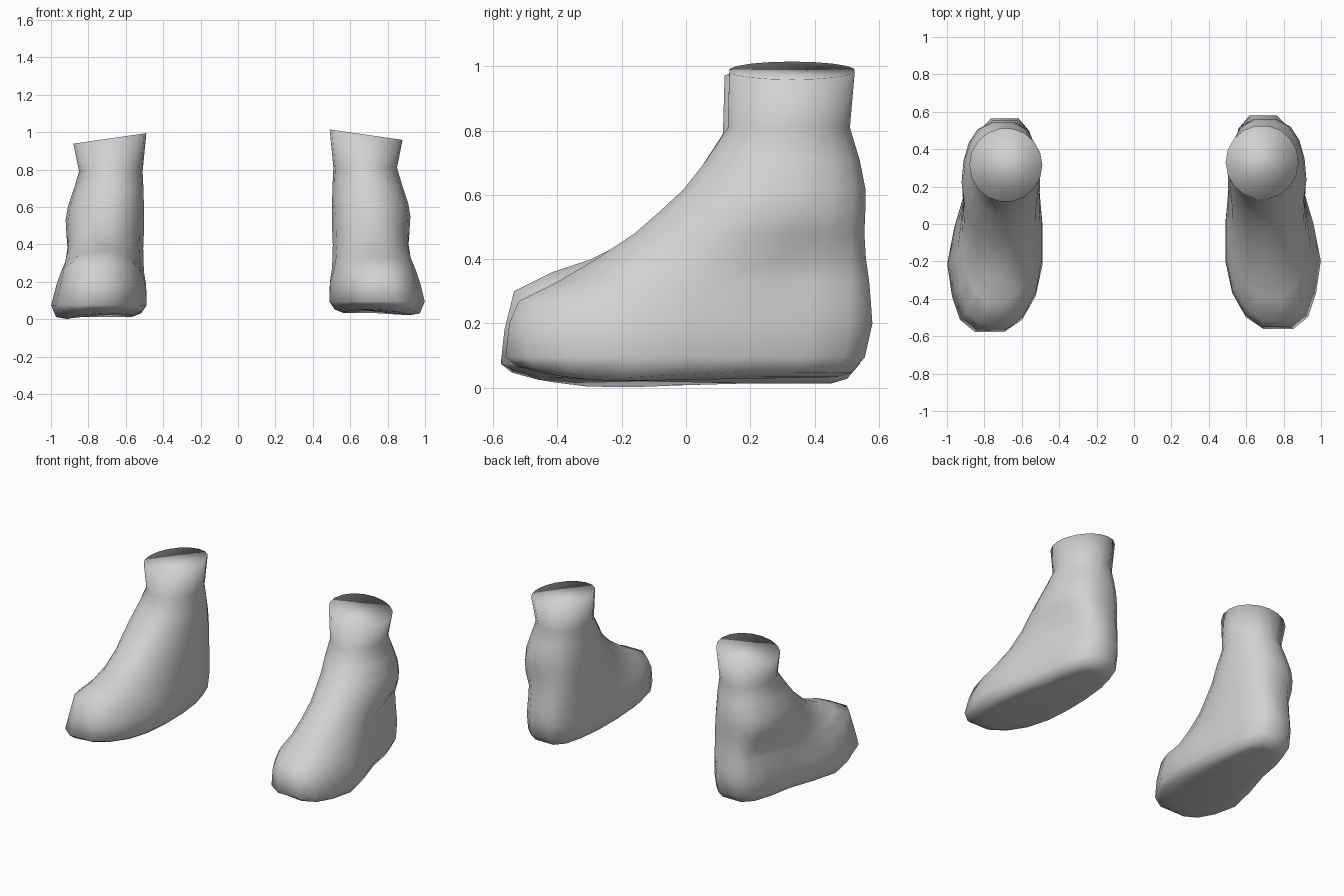
import bpy, bmesh, math

if "Cube" in bpy.data.objects:
    bpy.data.objects.remove(bpy.data.objects["Cube"])

SIDES = 18
# height, front y, back y, inner/outer x at the ball, inner/outer x at the heel
LEVELS = [
    (0.033, -0.45, 0.47, 0.57, 0.94, 0.56, 0.83),
    (0.048, -0.53, 0.52, 0.51, 0.99, 0.52, 0.89),
    (0.095, -0.565, 0.56, 0.475, 1.015, 0.50, 0.91),
    (0.20, -0.55, 0.58, 0.48, 0.99, 0.50, 0.905),
    (0.27, -0.52, 0.575, 0.505, 0.965, 0.50, 0.905),
    (0.33, -0.40, 0.57, 0.52, 0.945, 0.50, 0.91),
    (0.40, -0.28, 0.56, 0.535, 0.92, 0.502, 0.915),
    (0.48, -0.16, 0.555, 0.55, 0.90, 0.503, 0.92),
    (0.55, -0.08, 0.558, 0.55, 0.89, 0.502, 0.922),
    (0.62, -0.005, 0.558, 0.55, 0.88, 0.503, 0.91),
    (0.71, 0.065, 0.54, 0.53, 0.86, 0.505, 0.88),
    (0.81, 0.13, 0.51, 0.51, 0.85, 0.51, 0.85),
    (0.987, 0.135, 0.525, 0.49, 0.88, 0.49, 0.88),
]

grey = bpy.data.materials.new("light grey")
grey.diffuse_color = (0.64, 0.64, 0.64, 1)
grey.use_nodes = True
grey.node_tree.nodes["Principled BSDF"].inputs["Base Color"].default_value = grey.diffuse_color


def ring_point(level, i, toe_lift):
    z, yf, yb, bi, bo, hi, ho = level
    a = 2 * math.pi * (i + 0.5) / SIDES
    # half-step start gives blunt toe and heel ends
    c = math.cos(a) / math.cos(math.pi / SIDES)
    s = math.sin(a)
    y = (yf + yb) / 2 - (yb - yf) / 2 * c
    k = min(1, max(0, (y + 0.22) / 0.42))
    inner, outer = bi + (hi - bi) * k, bo + (ho - bo) * k
    # rounded toe, narrower instep, fuller inner heel, round cuff
    if z > 0.75:
        power = 1.0
    elif c > 0:
        power = (0.66 if s > 0 else 0.74) if z < 0.3 else 0.85
    else:
        power = 0.68 if s > 0 else 0.5
        power += (0.95 - power) * max(0, (z - 0.5) / 0.25)
    x = (inner + outer) / 2 + (outer - inner) / 2 * math.copysign(abs(s) ** power, s)
    # toe tip sits slightly outward
    x += 0.02 * max(0, (-0.35 - y) / 0.2)
    # hollow below the outer ankle bone
    if s > 0:
        x -= 0.05 * math.exp(-((z - 0.38) / 0.08) ** 2 - ((y - 0.38) / 0.15) ** 2)
    if z < 0.2:      # blunt front and heel corners
        y += 0.02 * max(0, abs(c) - 0.98) / 0.02 * abs(s) * (1 if c > 0 else -1)
    if z < 0.09:     # sole: rising toe, lower outer edge
        z += 0.03 * max(0, (-0.25 - y) / 0.3) - 0.07 * (x - 0.72) * (1 - k)
    elif z > 0.9:    # cuff: higher on the inner side
        z -= 0.028 * s
    elif 0.25 < z < 0.45:
        z += toe_lift * min(1, max(0, (-0.2 - y) / 0.2))
    return x, y, z


def make_foot(name, side, dy, dz, toe_lift):
    bm = bmesh.new()
    rings = []
    for level in LEVELS:
        ring = []
        for i in range(SIDES):
            x, y, z = ring_point(level, i, toe_lift)
            ring.append(bm.verts.new((side * x, y + dy, z + dz)))
        rings.append(ring)
    # walls
    for low, high in zip(rings, rings[1:]):
        for i in range(SIDES):
            j = (i + 1) % SIDES
            bm.faces.new((low[i], low[j], high[j], high[i]))
    # sole and ankle cap
    bm.faces.new(rings[0][::-1])
    bm.faces.new(rings[-1])
    bmesh.ops.recalc_face_normals(bm, faces=bm.faces)
    for f in bm.faces:
        f.smooth = True
    mesh = bpy.data.meshes.new(name)
    bm.to_mesh(mesh)
    bm.free()
    mesh.materials.append(grey)
    obj = bpy.data.objects.new(name, mesh)
    bpy.context.collection.objects.link(obj)


make_foot("right_foot", 1, 0.0, 0.0, 0.0)
make_foot("left_foot", -1, -0.015, -0.02, 0.05)
